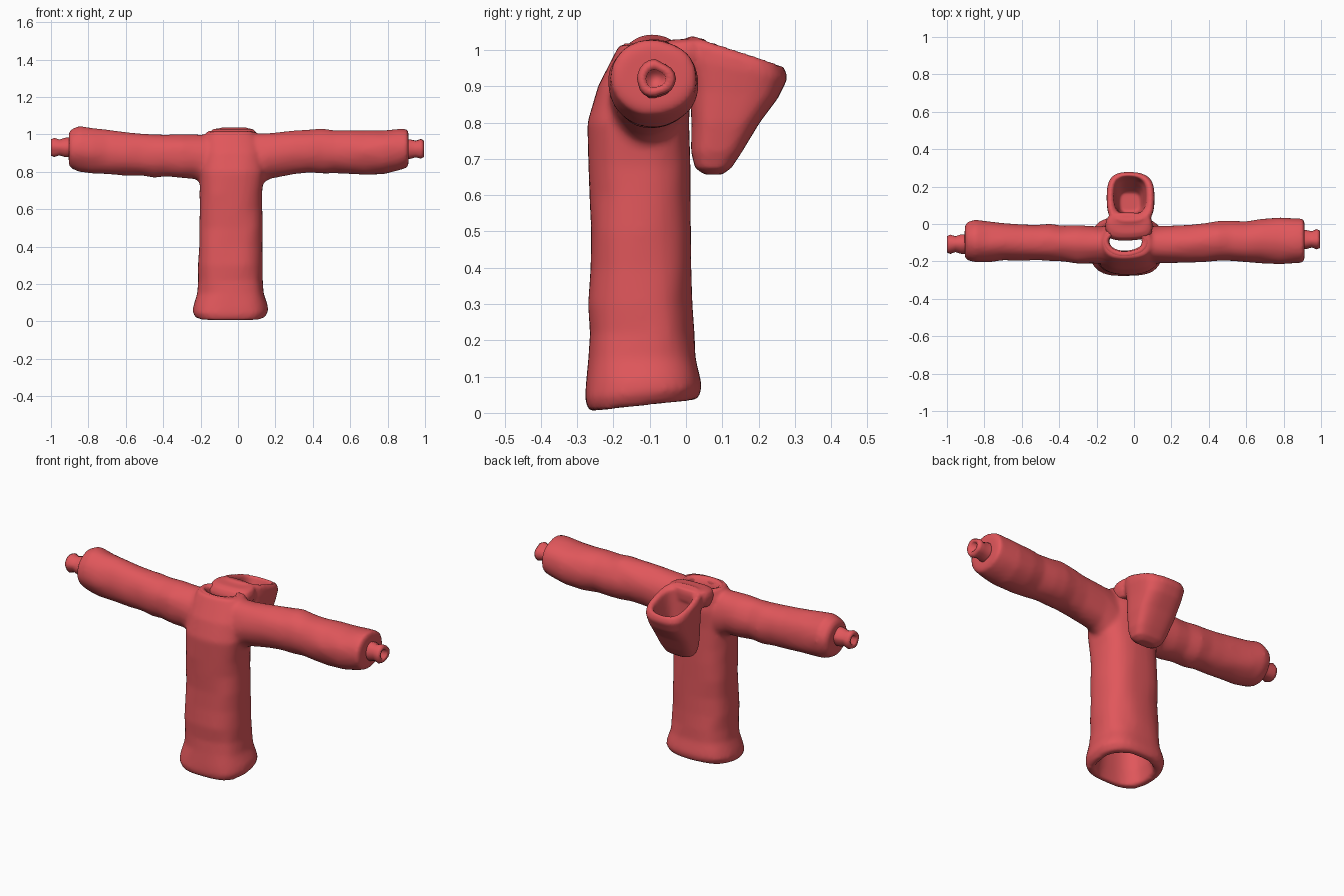
import bpy, bmesh, math
from mathutils import Vector, noise

red = bpy.data.materials.new("red_fabric")
red.diffuse_color = (0.75, 0.095, 0.105, 1)


def loft(name, rings, axis="z", n=40, power=2.0, wrinkle=0.0):
    """Closed loft. Ring = (position, centre a, centre b, radius a, radius b, tilt along b)."""
    bm = bmesh.new()
    loops = []
    for p, ca, cb, ra, rb, *tilt in rings:
        t = tilt[0] if tilt else 0
        loop = []
        for i in range(n):
            w = 2 * math.pi * i / n
            c, s = math.cos(w), math.sin(w)
            a = ra * math.copysign(abs(c) ** (2 / power), c)
            b = rb * math.copysign(abs(s) ** (2 / power), s)
            k = 1 + wrinkle * noise.noise(Vector((c * 1.5, s * 1.5, p * 9)))
            v = (ca + a * k, cb + b * k, p + t * b)
            loop.append(bm.verts.new(v if axis == "z" else (v[2], v[0], v[1])))
        loops.append(loop)
    for l0, l1 in zip(loops, loops[1:]):
        for i in range(n):
            j = (i + 1) % n
            bm.faces.new((l0[i], l0[j], l1[j], l1[i]))
    bm.faces.new(loops[0][::-1])
    bm.faces.new(loops[-1])
    bmesh.ops.recalc_face_normals(bm, faces=bm.faces)
    me = bpy.data.meshes.new(name)
    bm.to_mesh(me)
    bm.free()
    ob = bpy.data.objects.new(name, me)
    bpy.context.collection.objects.link(ob)
    me.materials.append(red)
    me.shade_smooth()
    return ob


def boolean(ob, other, op):
    m = ob.modifiers.new(op.lower(), "BOOLEAN")
    m.object, m.operation, m.solver = other, op, "EXACT"
    other.hide_render = True
    other.hide_set(True)


def soften(ob, voxel, times):
    m = ob.modifiers.new("remesh", "REMESH")
    m.mode, m.voxel_size, m.use_smooth_shade = "VOXEL", voxel, True
    m = ob.modifiers.new("soften", "SMOOTH")
    m.factor, m.iterations = 0.5, times


# torso with flared hem
torso = loft("torso_and_sleeves", [
    (0.02, -.04, -.12, .185, .150, .11), (0.055, -.037, -.12, .203, .162, .1),
    (0.09, -.037, -.12, .197, .158, .06), (0.15, -.04, -.12, .178, .148),
    (0.22, -.04, -.122, .172, .143), (0.30, -.04, -.125, .172, .142),
    (0.40, -.04, -.125, .169, .140), (0.50, -.04, -.125, .170, .138),
    (0.60, -.037, -.126, .168, .138), (0.68, -.037, -.128, .168, .139),
    (0.80, -.03, -.13, .172, .142), (0.90, -.03, -.115, .165, .127),
    (0.97, -.035, -.105, .148, .102), (1.015, -.04, -.10, .125, .085)],
    power=2.6, wrinkle=.04)

# sleeves
right = loft("right_sleeve", [
    (-.03, -.10, .88, .09, .10), (.10, -.11, .86, .10, .145), (.17, -.11, .885, .10, .122),
    (.30, -.105, .905, .10, .115), (.38, -.10, .91, .105, .115), (.45, -.092, .91, .105, .122),
    (.52, -.092, .905, .108, .114), (.60, -.095, .905, .11, .115), (.68, -.09, .903, .12, .117),
    (.78, -.09, .906, .125, .118), (.86, -.09, .918, .122, .112), (.905, -.09, .925, .12, .102),
    (.912, -.09, .925, .10, .085)], axis="x", wrinkle=.05)
left = loft("left_sleeve", [
    (0, -.10, .88, .09, .10), (-.16, -.11, .86, .10, .14), (-.23, -.11, .88, .10, .118),
    (-.30, -.11, .882, .105, .115), (-.38, -.105, .885, .095, .112), (-.45, -.10, .885, .098, .116),
    (-.52, -.10, .892, .094, .113), (-.60, -.10, .895, .098, .117), (-.70, -.095, .905, .10, .118),
    (-.78, -.095, .912, .108, .122), (-.85, -.09, .922, .112, .12), (-.895, -.092, .922, .10, .10),
    (-.905, -.095, .922, .08, .08)], axis="x", wrinkle=.05)

# hollow inside, open at hem and neck
cavity = loft("inside_cutter", [
    (-.1, -.04, -.12, .15, .12), (.02, -.04, -.12, .15, .12), (.10, -.04, -.12, .135, .108),
    (.75, -.035, -.12, .13, .105), (.90, -.04, -.11, .115, .085), (.97, -.045, -.095, .088, .05),
    (1.1, -.045, -.093, .09, .052)], power=2.5)
boolean(torso, right, "UNION")
boolean(torso, left, "UNION")
boolean(torso, cavity, "DIFFERENCE")
soften(torso, .011, 7)

# cuffs with a small hole at the end
for name, s, x0, x1, cy, cz in (("right_cuff", 1, .88, .995, -.085, .92),
                                ("left_cuff", -1, -.87, -1.0, -.108, .93)):
    cuff = loft(name, [
        (x0, cy, cz, .052, .05), (x1 - s * .075, cy, cz, .052, .05), (x1 - s * .045, cy, cz, .043, .042),
        (x1 - s * .018, cy, cz, .052, .051), (x1, cy, cz, .044, .043), (x1 - s * .005, cy, cz, .026, .025),
        (x1 - s * .07, cy, cz, .02, .02)], axis="x", n=20, wrinkle=.15)

# hood pouch: outside up to the tilted rim, then down inside
hood = loft("hood", [
    (.657, -.02, .075, .055, .025), (.675, -.02, .075, .085, .05), (.72, -.02, .085, .102, .07),
    (.80, -.02, .11, .115, .095), (.88, -.02, .132, .122, .122, -.1),
    (.95, -.02, .138, .128, .140, -.2), (.985, -.02, .135, .125, .138, -.32),
    (1.0, -.02, .140, .110, .125, -.33), (.985, -.022, .152, .088, .102, -.3),
    (.92, -.022, .145, .080, .092, -.15), (.85, -.022, .128, .07, .075), (.80, -.022, .115, .055, .055)],
    power=3.0, wrinkle=.03)
# flap joining the hood to the back of the neck
flap = loft("hood_collar_flap", [
    (.93, -.03, -.02, .11, .05), (.96, -.03, -.015, .122, .072), (.995, -.03, -.015, .125, .076, .1),
    (1.022, -.028, -.01, .115, .066, .1), (1.03, -.028, -.005, .09, .045, .05)], power=3.0, wrinkle=.06)
boolean(hood, flap, "UNION")
soften(hood, .009, 5)

# raised collar roll at the front of the neck
collar = loft("front_collar", [
    (.965, -.045, -.10, .125, .085), (1.0, -.045, -.10, .125, .085), (1.018, -.045, -.098, .112, .072),
    (1.012, -.045, -.095, .093, .054), (.965, -.045, -.093, .088, .05)], wrinkle=.04)
bm = bmesh.new()
bm.from_mesh(collar.data)
bmesh.ops.delete(bm, geom=[f for f in bm.faces if len(f.verts) > 4], context="FACES")
bm.to_mesh(collar.data)
bm.free()
